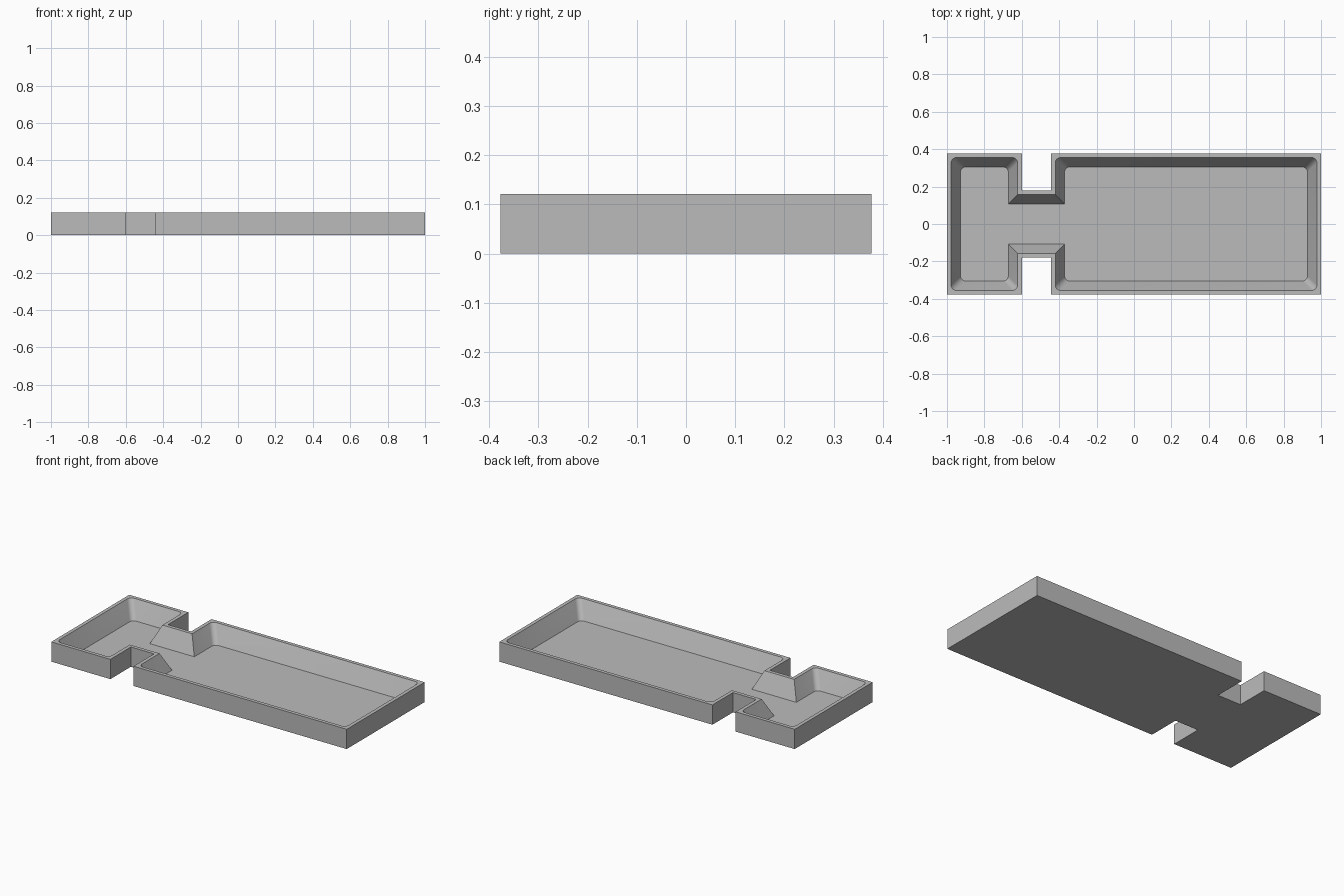
import bpy
import bmesh
import math
from mathutils import Vector

cube = bpy.data.objects.get("Cube")
if cube:
    bpy.data.objects.remove(cube, do_unlink=True)

HEIGHT, FLOOR = 0.121, 0.013      # tray height and floor thickness
RIM, DRAFT = 0.022, 0.05          # rim width and slope run of the inner walls
RADIUS, STEPS = 0.028, 6          # rounding of the inner corners

# Counter-clockwise outline: front half, then its mirror
front = [(-1, -0.377), (-0.6, -0.377), (-0.6, -0.179),
         (-0.443, -0.179), (-0.443, -0.377), (1, -0.377)]
outline = [Vector(p) for p in front] + [Vector((x, -y)) for x, y in reversed(front)]
count = len(outline)


def inward(a, b):
    """Unit normal of an outline edge, pointing into the tray."""
    d = (b - a).normalized()
    return Vector((-d.y, d.x))


def inset_corners(distance):
    """Points of each inset corner: an arc at outer corners, one point at the neck."""
    corners = []
    for i, p in enumerate(outline):
        n1 = inward(outline[i - 1], p)
        n2 = inward(p, outline[(i + 1) % count])
        c = p + (n1 + n2) * distance
        if n1.cross(n2) < 0:
            corners.append([c])
            continue
        centre = c + (n1 + n2) * RADIUS
        angles = [math.pi / 2 * k / STEPS for k in range(STEPS + 1)]
        corners.append([centre - (n1 * math.cos(a) + n2 * math.sin(a)) * RADIUS
                        for a in angles])
    return corners


bm = bmesh.new()


def add_verts(points, z):
    return [bm.verts.new((p.x, p.y, z)) for p in points]


def wall(low, high):
    """Quads joining two closed loops."""
    for i in range(len(low)):
        j = (i + 1) % len(low)
        bm.faces.new((low[i], low[j], high[j], high[i]))


# Outer shell
base = add_verts(outline, 0)
top = add_verts(outline, HEIGHT)
bm.faces.new(list(reversed(base)))
wall(base, top)

# Drafted cavity
lip = [add_verts(c, HEIGHT) for c in inset_corners(RIM)]
floor = [add_verts(c, FLOOR) for c in inset_corners(RIM + DRAFT)]
lip_loop = [v for c in lip for v in c]
floor_loop = [v for c in floor for v in c]
wall(lip_loop, floor_loop)
bm.faces.new(floor_loop)

# Flat rim
for i in range(count):
    j = (i + 1) % count
    bm.faces.new((top[i], top[j], lip[j][0], lip[i][-1]))
    if len(lip[i]) > 1:
        bm.faces.new([top[i]] + list(reversed(lip[i])))

bmesh.ops.recalc_face_normals(bm, faces=bm.faces)
mesh = bpy.data.meshes.new("tray")
bm.to_mesh(mesh)
bm.free()

# Grey material
grey = bpy.data.materials.new("grey")
grey.use_nodes = True
colour = (0.5, 0.5, 0.5, 1)
grey.diffuse_color = colour
grey.node_tree.nodes["Principled BSDF"].inputs["Base Color"].default_value = colour
mesh.materials.append(grey)

tray = bpy.data.objects.new("tray", mesh)
bpy.context.collection.objects.link(tray)
bpy.context.view_layer.objects.active = tray
tray.select_set(True)
bpy.ops.object.shade_smooth_by_angle(angle=math.radians(30))
